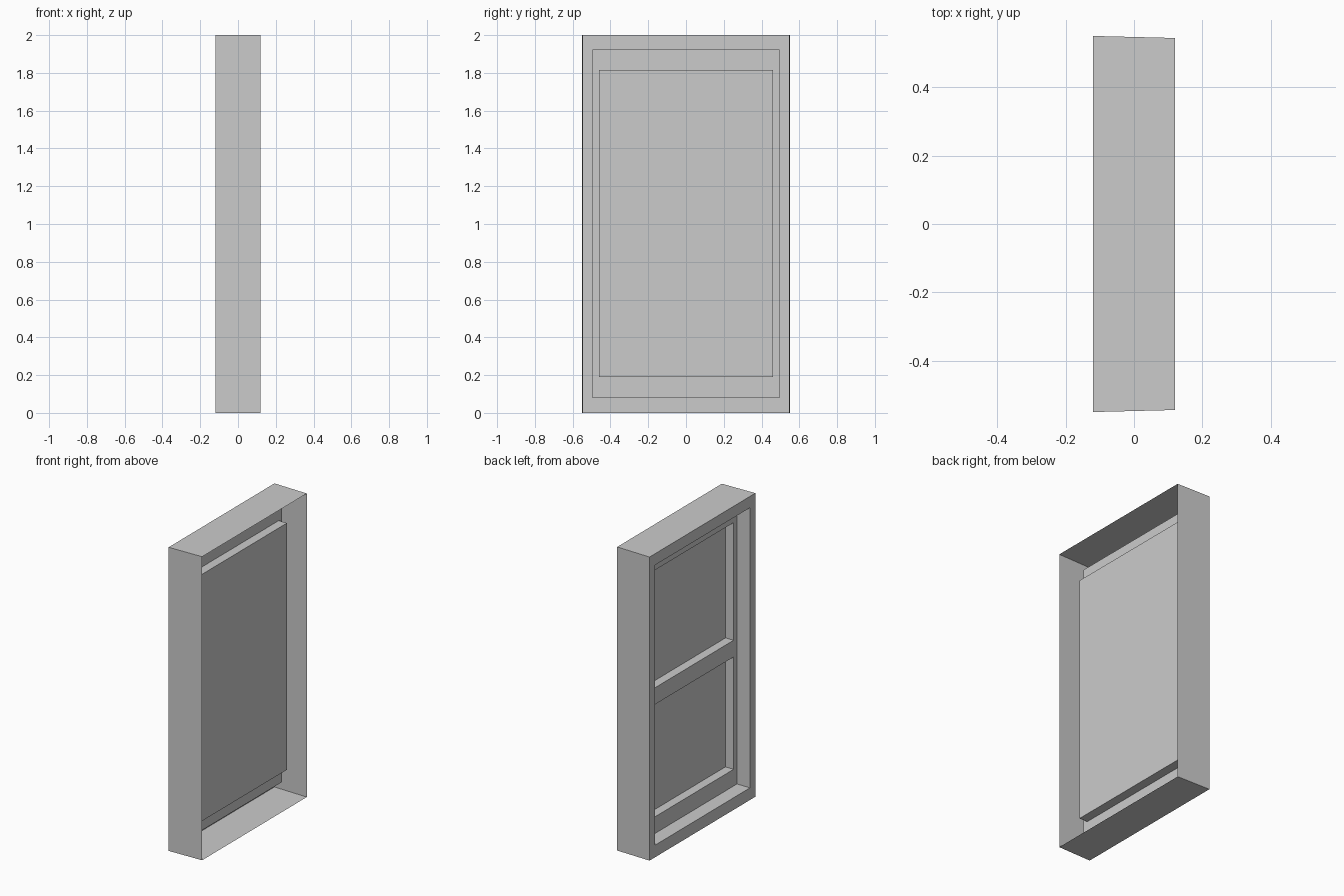
import bpy
import bmesh

cube = bpy.data.objects.get("Cube")
if cube:
    bpy.data.objects.remove(cube, do_unlink=True)

GREY = (0.6, 0.6, 0.6, 1.0)
grey = bpy.data.materials.new("light grey")
grey.use_nodes = True
grey.diffuse_color = GREY
grey.node_tree.nodes["Principled BSDF"].inputs["Base Color"].default_value = GREY

# Depths along x and shared outlines (half width, bottom, top)
FACE, SASH, PANE, BACK = -0.12, -0.025, 0.035, 0.12
OPENING = (0.495, 0.08, 1.925)
GLASS = (0.46, 0.19, 1.815)


def finish(name, bm):
    mesh = bpy.data.meshes.new(name)
    bm.to_mesh(mesh)
    bm.free()
    mesh.materials.append(grey)
    obj = bpy.data.objects.new(name, mesh)
    bpy.context.collection.objects.link(obj)
    return obj


def stepped_shell(name, steps, cap=False):
    """Join successive rectangles (x, outline) into a stepped sheet."""
    bm = bmesh.new()
    loops = []
    for x, (half, low, high) in steps:
        corners = [(half, low), (-half, low), (-half, high), (half, high)]
        loops.append([bm.verts.new((x, y, z)) for y, z in corners])
    for a, b in zip(loops, loops[1:]):
        for i in range(4):
            j = (i + 1) % 4
            bm.faces.new((a[i], a[j], b[j], b[i]))
    if cap:
        bm.faces.new(loops[-1])
    return finish(name, bm)


def box(name, low, high):
    bm = bmesh.new()
    bmesh.ops.create_cube(bm, size=1)
    for v in bm.verts:
        v.co = [lo + (c + 0.5) * (hi - lo) for c, lo, hi in zip(v.co, low, high)]
    return finish(name, bm)


# Outer frame: slightly tapered casing open at the back, lip and inner reveal
stepped_shell("window_frame", [
    (BACK, (0.545, 0, 2)),
    (FACE, (0.551, 0, 2)),
    (FACE, OPENING),
    (SASH, OPENING),
])

# Sash border, glass recess and pane
stepped_shell("sash_and_pane", [
    (SASH, OPENING),
    (SASH, GLASS),
    (PANE, GLASS),
], cap=True)

# Rail splitting the recess into two lights
box("middle_rail", (SASH, -0.46, 0.93), (PANE - 0.001, 0.46, 1.04))
